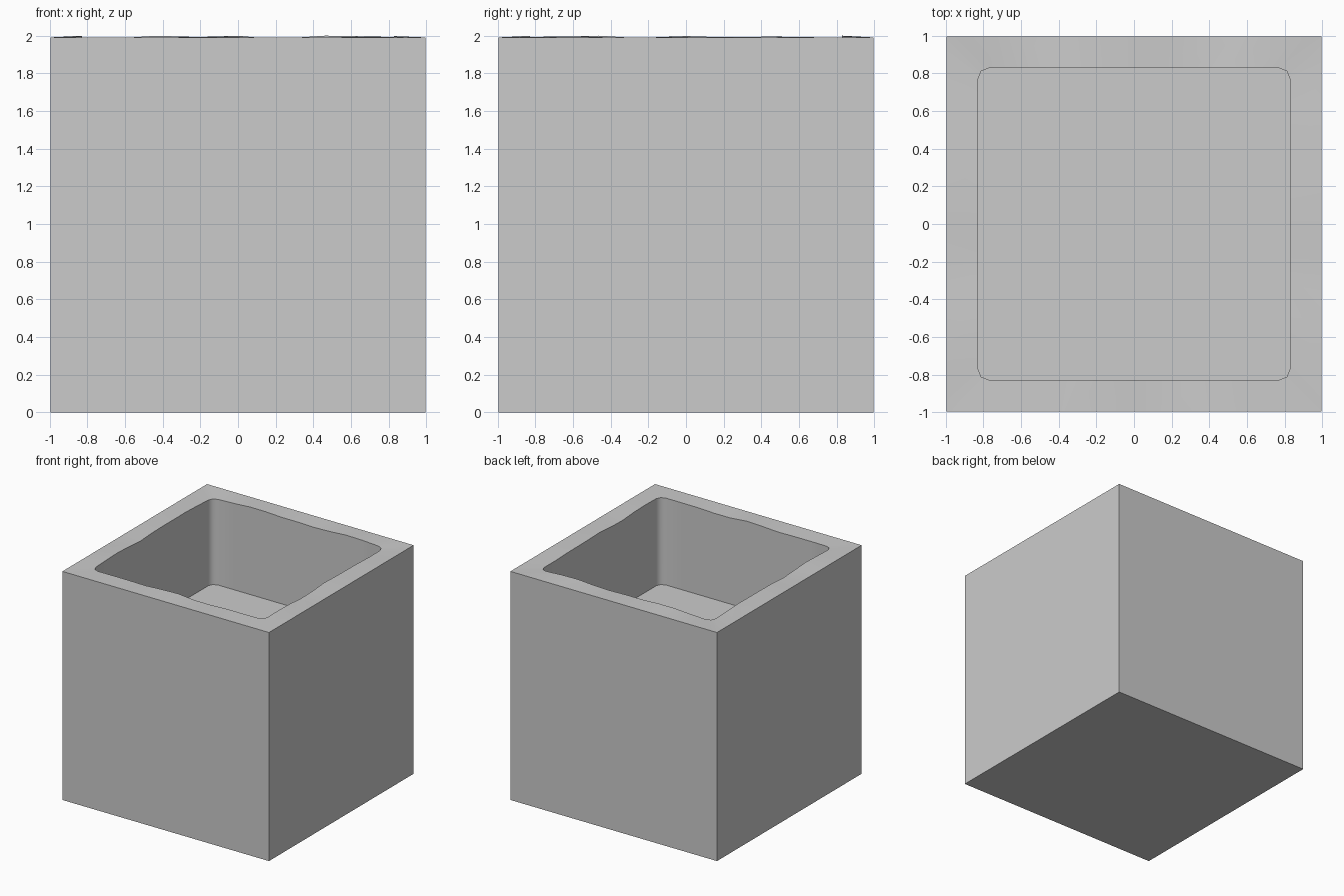
import bpy, bmesh, math

if "Cube" in bpy.data.objects:
    bpy.data.objects.remove(bpy.data.objects["Cube"])

OUT, INN, R = 0.995, 0.827, 0.055   # outer half width, cavity half width, cavity corner radius
TOP, FLOOR = 1.99, 1.235            # outer rim height, cavity floor height
STEPS = 10                          # rim segments per side


def cavity_outline():
    """Rounded square, counter-clockwise, with subdivided straight sides."""
    pts = []
    c = INN - R
    for k in range(4):
        a0 = k * math.pi / 2
        ca, sa = round(math.cos(a0)), round(math.sin(a0))
        side = [(INN, -c + 2 * c * i / STEPS) for i in range(STEPS + 1)]
        side.append((c + R * math.cos(math.pi / 4), c + R * math.sin(math.pi / 4)))
        pts += [(x * ca - y * sa, x * sa + y * ca) for x, y in side]
    return pts


def rim_height(x, y):
    """Gently uneven inner lip."""
    a = math.atan2(y, x)
    return 1.99 + 0.006 * math.sin(7 * a + 0.6) + 0.004 * math.sin(12 * a + 2.0)


bm = bmesh.new()
inner = cavity_outline()
outer = [(x * OUT / max(abs(x), abs(y)), y * OUT / max(abs(x), abs(y))) for x, y in inner]

# Rings from the underside, up the outside, over the lip, down to the cavity floor
rings = [
    [bm.verts.new((x, y, 0)) for x, y in outer],
    [bm.verts.new((x, y, TOP)) for x, y in outer],
    [bm.verts.new((x, y, rim_height(x, y))) for x, y in inner],
    [bm.verts.new((x, y, FLOOR)) for x, y in inner],
]
n = len(inner)
for lo, hi in zip(rings, rings[1:]):
    for i in range(n):
        j = (i + 1) % n
        bm.faces.new((lo[i], lo[j], hi[j], hi[i]))

# Underside and cavity floor
bm.faces.new(rings[0][::-1])
bm.faces.new(rings[-1])
bmesh.ops.recalc_face_normals(bm, faces=bm.faces)

mesh = bpy.data.meshes.new("square_planter")
bm.to_mesh(mesh)
bm.free()
planter = bpy.data.objects.new("square_planter", mesh)
bpy.context.collection.objects.link(planter)

# Smooth the cavity corners and lip, keep the box edges sharp
bpy.context.view_layer.objects.active = planter
planter.select_set(True)
bpy.ops.object.shade_smooth_by_angle(angle=math.radians(50))
